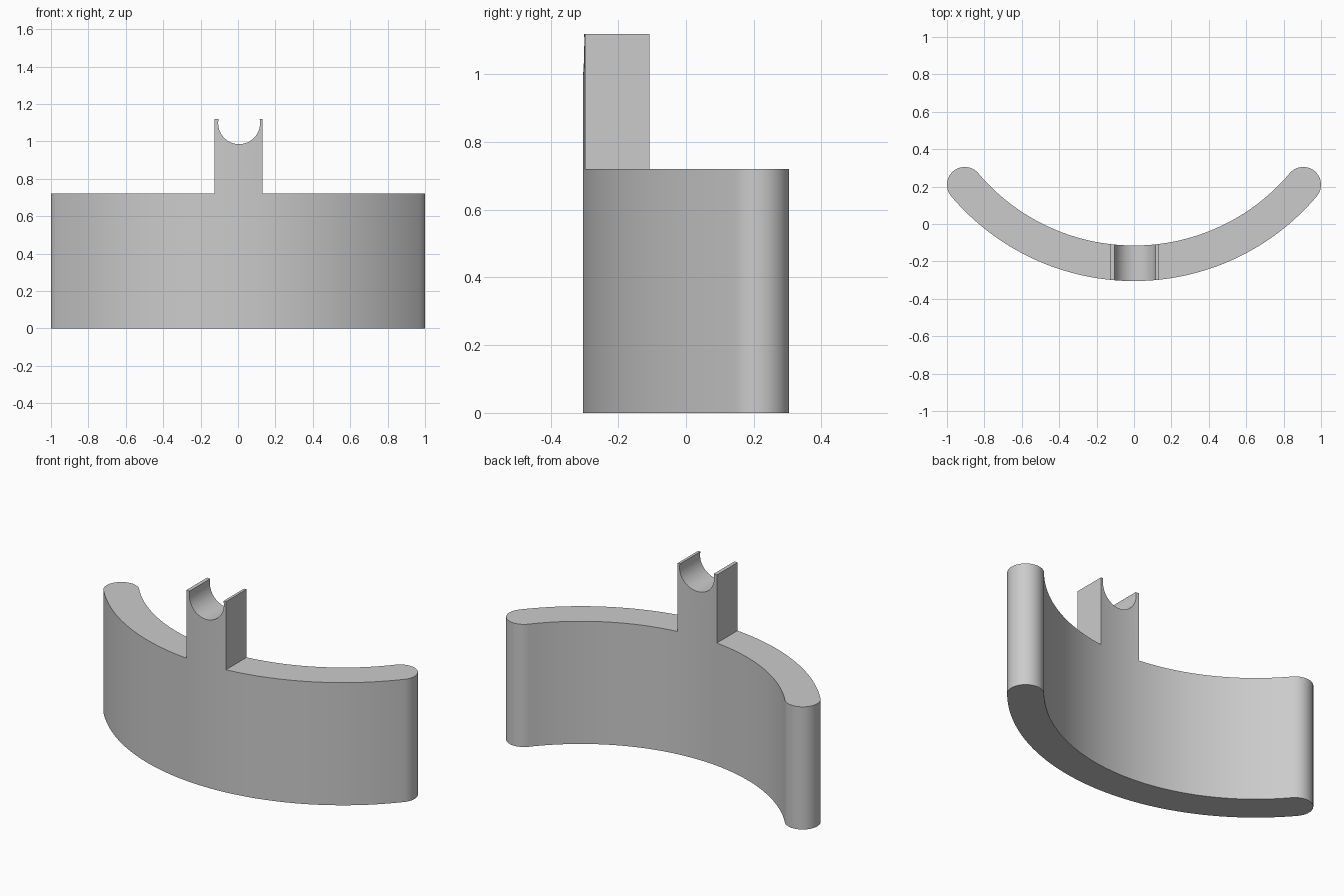
import bpy, bmesh
from math import pi, sin, cos, asin, atan2, sqrt

if "Cube" in bpy.data.objects:
    bpy.data.objects.remove(bpy.data.objects["Cube"])

# Main dimensions
CAP_X, CAP_Y, HALF = 0.905, 0.21, 0.095      # rounded ends and half thickness
SAG = 2 * CAP_Y
R = (CAP_X ** 2 + SAG ** 2) / (2 * SAG)      # centreline radius
CY = R - CAP_Y                               # arc centre on y
END = asin(CAP_X / R)                        # half angle of the arc
WALL_H, POST_H = 0.72, 1.12
POST_L, POST_R = -0.125, 0.131
GROOVE_X, GROOVE_Z, GROOVE_R = 0.006, 1.097, 0.112

grey = bpy.data.materials.new("plain_grey")
grey.use_nodes = True
colour = (0.6, 0.6, 0.6, 1)
grey.diffuse_color = colour
grey.node_tree.nodes["Principled BSDF"].inputs["Base Color"].default_value = colour


def arc(radius, a, b, n):
    """Points on a concentric arc; angle 0 points to the front."""
    return [(radius * sin(a + (b - a) * i / n), CY - radius * cos(a + (b - a) * i / n))
            for i in range(n + 1)]


def cap(side):
    """Half circle from the front arc round to the back arc."""
    start = -pi / 2 + END
    pts = [(CAP_X + HALF * cos(start + pi * i / 20), CAP_Y + HALF * sin(start + pi * i / 20))
           for i in range(1, 20)]
    return [(side * x, y) for x, y in pts]


# Footprint: left wing, post section and right wing share their edges
bm = bmesh.new()
outer, inner = R + HALF, R - HALF
on_front = [asin(x / outer) for x in (POST_L, POST_R)]
on_back = [asin(x / inner) for x in (POST_L, POST_R)]
outlines = [
    arc(outer, -END, on_front[0], 30) + arc(inner, on_back[0], -END, 30) + cap(-1)[::-1],
    arc(outer, *on_front, 8) + arc(inner, *on_back[::-1], 8),
    arc(outer, on_front[1], END, 30) + cap(1) + arc(inner, END, on_back[1], 30),
]
for points in outlines:
    bm.faces.new([bm.verts.new((x, y, 0)) for x, y in points])
bmesh.ops.remove_doubles(bm, verts=bm.verts[:], dist=0.0001)


def raise_faces(faces, height):
    made = bmesh.ops.extrude_face_region(bm, geom=faces, use_keep_orig=False)["geom"]
    for v in made:
        if isinstance(v, bmesh.types.BMVert):
            v.co.z = height
    return [f for f in made if isinstance(f, bmesh.types.BMFace)]


# Curved wall, then the post grown from its middle section
base = bm.faces[:]
floor = bmesh.ops.duplicate(bm, geom=base)["geom"]
tops = raise_faces(base, WALL_H)
middle = min(tops, key=lambda f: abs(f.calc_center_median().x))
old_tops = [f for f in bm.faces if f in base]
raise_faces([middle], POST_H)
bmesh.ops.remove_doubles(bm, verts=bm.verts[:], dist=0.0001)
bmesh.ops.recalc_face_normals(bm, faces=bm.faces[:])
mesh = bpy.data.meshes.new("curved_stand")
bm.to_mesh(mesh)
bm.free()
mesh.materials.append(grey)
stand = bpy.data.objects.new("curved_stand", mesh)
bpy.context.collection.objects.link(stand)

# Round groove through the top of the post
bpy.ops.mesh.primitive_cylinder_add(vertices=64, radius=GROOVE_R, depth=1,
                                    location=(GROOVE_X, -0.2, GROOVE_Z),
                                    rotation=(pi / 2, 0, 0))
cutter = bpy.context.object
cutter.name = "groove_cutter"
cutter.hide_render = True
cutter.data.materials.append(grey)
cut = stand.modifiers.new("groove", 'BOOLEAN')
cut.operation = 'DIFFERENCE'
cut.solver = 'EXACT'
cut.object = cutter
bpy.ops.object.select_all(action='DESELECT')
stand.select_set(True)
bpy.context.view_layer.objects.active = stand
bpy.ops.object.modifier_apply(modifier=cut.name)
bpy.data.objects.remove(cutter)

# Smooth curves with crisp rims
bpy.ops.object.shade_smooth_by_angle(angle=pi / 6)
